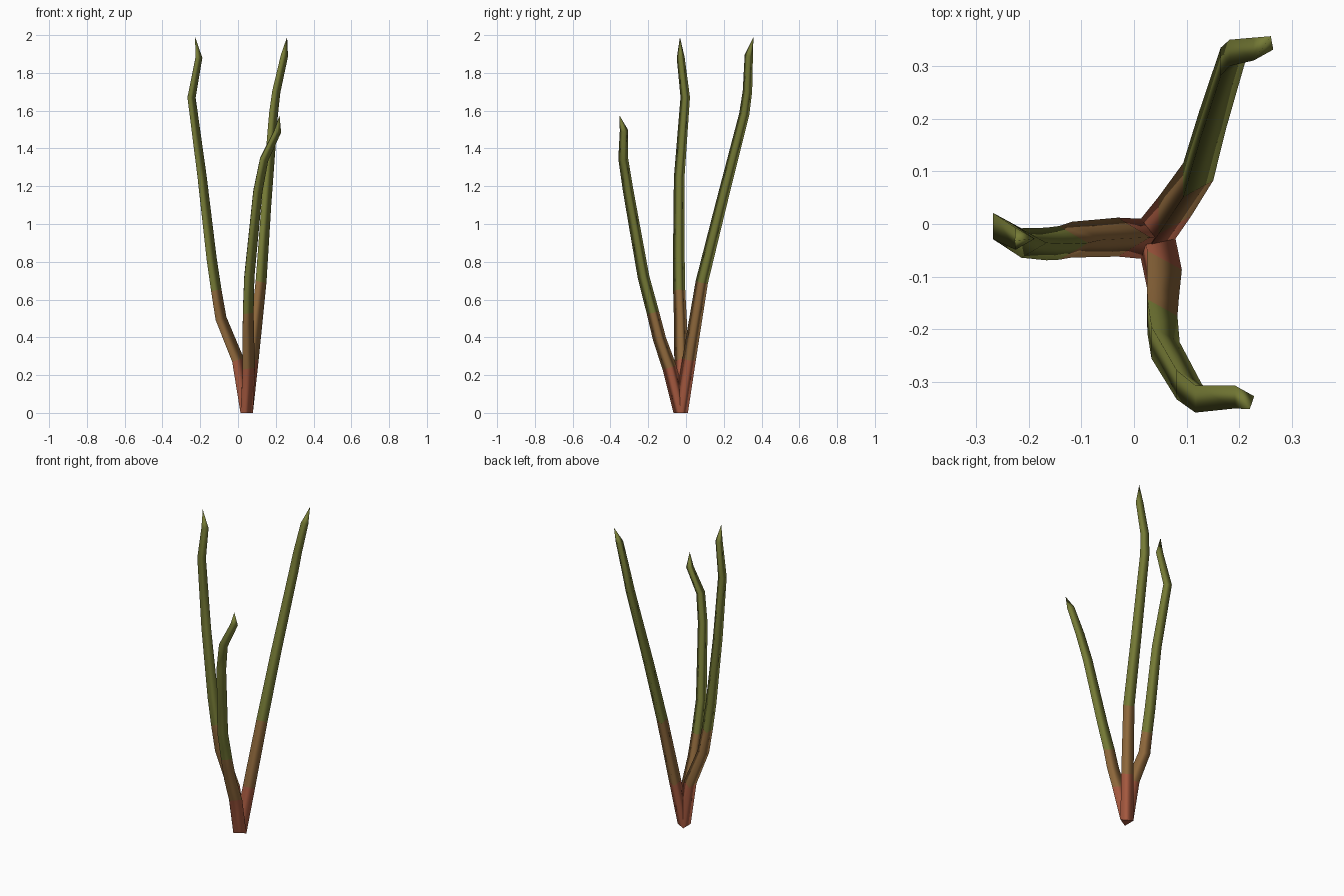
import bpy, bmesh, math
from mathutils import Vector

if "Cube" in bpy.data.objects:
    bpy.data.objects.remove(bpy.data.objects["Cube"])

SIDES = 3


def material(name, rgb):
    m = bpy.data.materials.new(name)
    m.diffuse_color = (*rgb, 1)
    m.use_nodes = True
    m.node_tree.nodes["Principled BSDF"].inputs["Base Color"].default_value = m.diffuse_color
    return m


MATS = [material("red_base", (0.38, 0.10, 0.05)),
        material("brown_stem", (0.275, 0.14, 0.045)),
        material("olive_green", (0.178, 0.195, 0.036))]


def stalk(name, path, red_top, brown_top):
    """Three-sided tube along path (x, y, z, half width), closed to a point at the last entry."""
    pts = [Vector(p[:3]) for p in path]
    bm = bmesh.new()
    rings = []
    for i, p in enumerate(path[:-1]):
        # ring square to the path, flat on the ground at the base
        if i == 0:
            t = Vector((0, 0, 1))
        else:
            t = ((pts[i] - pts[i - 1]).normalized() + (pts[i + 1] - pts[i]).normalized()).normalized()
        v = Vector((1, 0, 0))
        v = (v - t * v.dot(t)).normalized()
        u = t.cross(v)
        r = p[3] * 1.155
        centre = pts[i] - v * r / 4   # path runs mid-width of the triangle
        ring = []
        for k in range(SIDES):
            a = 2 * math.pi * k / SIDES
            ring.append(bm.verts.new(centre + r * (math.cos(a) * v + math.sin(a) * u)))
        rings.append(ring)
    tip = bm.verts.new(pts[-1])
    for a, b in zip(rings, rings[1:]):
        for k in range(SIDES):
            j = (k + 1) % SIDES
            bm.faces.new((a[k], a[j], b[j], b[k]))
    for k in range(SIDES):
        bm.faces.new((rings[-1][k], rings[-1][(k + 1) % SIDES], tip))
    base = bm.faces.new(rings[0])
    bmesh.ops.recalc_face_normals(bm, faces=bm.faces)
    # colour bands by height, smooth round the stem
    for f in bm.faces:
        z = f.calc_center_median().z
        f.material_index = 0 if z < red_top else 1 if z < brown_top else 2
        f.smooth = f is not base
    for e in base.edges:
        e.smooth = False
    me = bpy.data.meshes.new(name)
    bm.to_mesh(me)
    bm.free()
    for m in MATS:
        me.materials.append(m)
    bpy.context.collection.objects.link(bpy.data.objects.new(name, me))


BASE = (0.046, -0.028, 0, 0.038)

# left stalk
stalk("left_stalk", [
    BASE, (0.0, -0.025, 0.28, 0.037), (-0.09, -0.03, 0.5, 0.034),
    (-0.115, -0.036, 0.65, 0.032), (-0.14, -0.038, 0.82, 0.031),
    (-0.19, -0.036, 1.25, 0.028), (-0.246, -0.004, 1.67, 0.025),
    (-0.207, -0.028, 1.88, 0.021), (-0.227, -0.032, 1.99, 0)], 0.28, 0.65)

# tall stalk at the back right
stalk("back_stalk", [
    BASE, (0.078, 0.016, 0.28, 0.036), (0.122, 0.083, 0.69, 0.033),
    (0.15, 0.185, 1.1, 0.03), (0.188, 0.308, 1.58, 0.027),
    (0.203, 0.325, 1.7, 0.025), (0.246, 0.332, 1.89, 0.022),
    (0.26, 0.357, 1.99, 0)], 0.28, 0.68)

# short stalk at the front
stalk("front_stalk", [
    BASE, (0.058, -0.087, 0.24, 0.038), (0.055, -0.14, 0.39, 0.035),
    (0.054, -0.175, 0.53, 0.033), (0.06, -0.225, 0.72, 0.031),
    (0.105, -0.305, 1.17, 0.028), (0.138, -0.332, 1.34, 0.026),
    (0.21, -0.328, 1.49, 0.022), (0.22, -0.352, 1.575, 0)], 0.24, 0.52)
